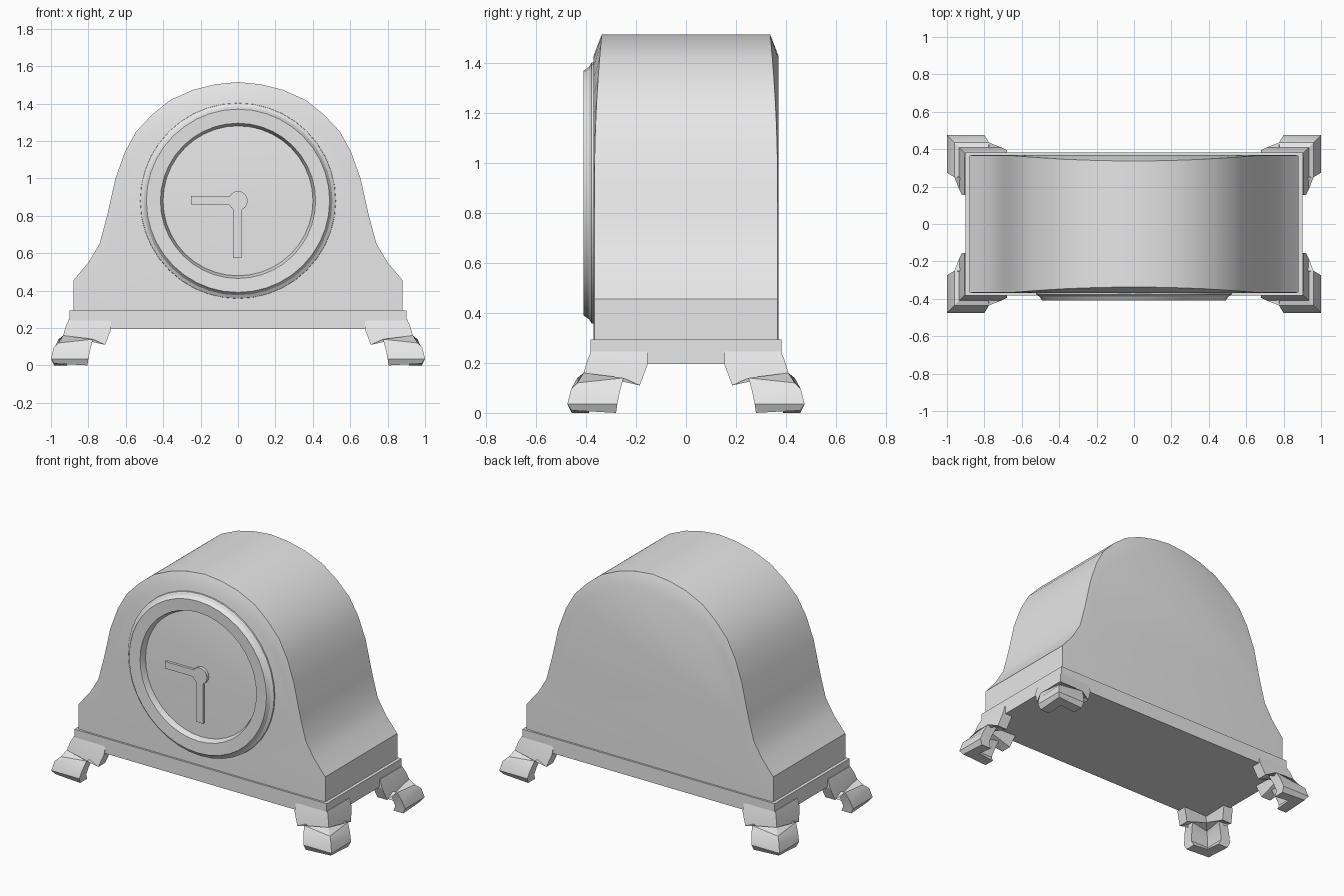
import bpy, bmesh, math

if "Cube" in bpy.data.objects:
    bpy.data.objects.remove(bpy.data.objects["Cube"])

GREY = bpy.data.materials.new("plain grey")
GREY.diffuse_color = (0.8, 0.8, 0.8, 1)
GREY.use_nodes = True
GREY.node_tree.nodes["Principled BSDF"].inputs["Base Color"].default_value = GREY.diffuse_color


def finish(name, bm, smooth=None):
    """Turn a bmesh into a named object with outward normals."""
    bmesh.ops.recalc_face_normals(bm, faces=bm.faces)
    mesh = bpy.data.meshes.new(name)
    bm.to_mesh(mesh)
    bm.free()
    obj = bpy.data.objects.new(name, mesh)
    bpy.context.collection.objects.link(obj)
    mesh.materials.append(GREY)
    if smooth:
        bpy.ops.object.select_all(action='DESELECT')
        bpy.context.view_layer.objects.active = obj
        obj.select_set(True)
        bpy.ops.object.shade_smooth_by_angle(angle=math.radians(smooth))
    return obj


def loft(name, rings, smooth=None, cap=True, closed=False):
    """Skin a list of equal-length closed rings."""
    bm = bmesh.new()
    rows = [[bm.verts.new(p) for p in ring] for ring in rings]
    n = len(rows[0])
    pairs = list(zip(rows, rows[1:])) + ([(rows[-1], rows[0])] if closed else [])
    for a, b in pairs:
        for i in range(n):
            j = (i + 1) % n
            bm.faces.new((a[i], a[j], b[j], b[i]))
    if cap:
        bm.faces.new(rows[0])
        bm.faces.new(rows[-1])
    return finish(name, bm, smooth)


def box(name, x0, x1, y0, y1, z0, z1):
    return loft(name, [[(x0, y0, z), (x1, y0, z), (x1, y1, z), (x0, y1, z)]
                       for z in (z0, z1)])


# Case: bell-shaped outline, rim drawn back slightly towards the crown
half = [(0.88, 0.285), (0.88, 0.455), (0.80, 0.55), (0.74, 0.65), (0.70, 0.80),
        (0.655, 1.0), (0.605, 1.14), (0.545, 1.25), (0.46, 1.34), (0.36, 1.42),
        (0.24, 1.473), (0.12, 1.503), (0, 1.515)]
outline = half + [(-x, z) for x, z in half[-2::-1]]


def rim(z):
    return 0.367 - 0.03 * max(0, (z - 0.9) / 0.615) ** 2


def case_ring(side, face):
    if face:
        return [(x * 0.93, side * 0.37, 0.285 + (z - 0.285) * 0.93)
                for x, z in outline]
    return [(x, side * rim(z), z) for x, z in outline]


loft("case", [case_ring(-1, True), case_ring(-1, False),
              case_ring(1, False), case_ring(1, True)], smooth=25)

# Plinth under the case
box("plinth", -0.90, 0.90, -0.382, 0.382, 0.195, 0.293)

# Bezel: a stepped ring around the dial
CZ, SEG = 0.88, 40
bezel = [(0.525, -0.355), (0.522, -0.378), (0.505, -0.388), (0.49, -0.41),
         (0.415, -0.406), (0.40, -0.368), (0.40, -0.355)]
loft("bezel", [[(r * math.sin(2 * math.pi * i / SEG), y,
                 CZ + r * math.cos(2 * math.pi * i / SEG)) for i in range(SEG)]
               for r, y in bezel], smooth=25, cap=False, closed=True)

# Hands and hub
box("hour_hand", -0.25, -0.03, -0.386, -0.365, 0.86, 0.905)
box("minute_hand", -0.027, 0.02, -0.386, -0.365, 0.575, 0.85)
loft("hand_hub", [[(0.052 * math.cos(math.pi * i / 8), y,
                    CZ + 0.052 * math.sin(math.pi * i / 8)) for i in range(16)]
                  for y in (-0.365, -0.39)], smooth=30)

# Bracket feet: L-shaped sections lofted down a flaring profile
# rows: outward flare, height at corner, wing reach inward, height at wing end
rows = [(0.005, 0.245, 0.22, 0.245), (0.02, 0.21, 0.22, 0.19),
        (0.035, 0.16, 0.19, 0.11), (0.06, 0.12, 0.125, 0.14),
        (0.085, 0.095, 0.11, 0.085), (0.10, 0.035, 0.10, 0.035),
        (0.083, 0.01, 0.095, 0.0)]
X, Y, T = 0.90, 0.375, 0.07


def foot(name, sx, sy):
    rings = []
    for o, zc, w, ze in rows:
        ring = [(X + o, Y + o, zc), (X + o, Y - w, ze), (X + o - T, Y - w, ze),
                (X + o - T, Y + o - T, zc), (X - w, Y + o - T, ze), (X - w, Y + o, ze)]
        rings.append([(sx * x, sy * y, z) for x, y, z in ring])
    loft(name, rings, smooth=20)


for side, sx in (("right", 1), ("left", -1)):
    for end, sy in (("front", -1), ("back", 1)):
        foot(f"{end}_{side}_foot", sx, sy)
